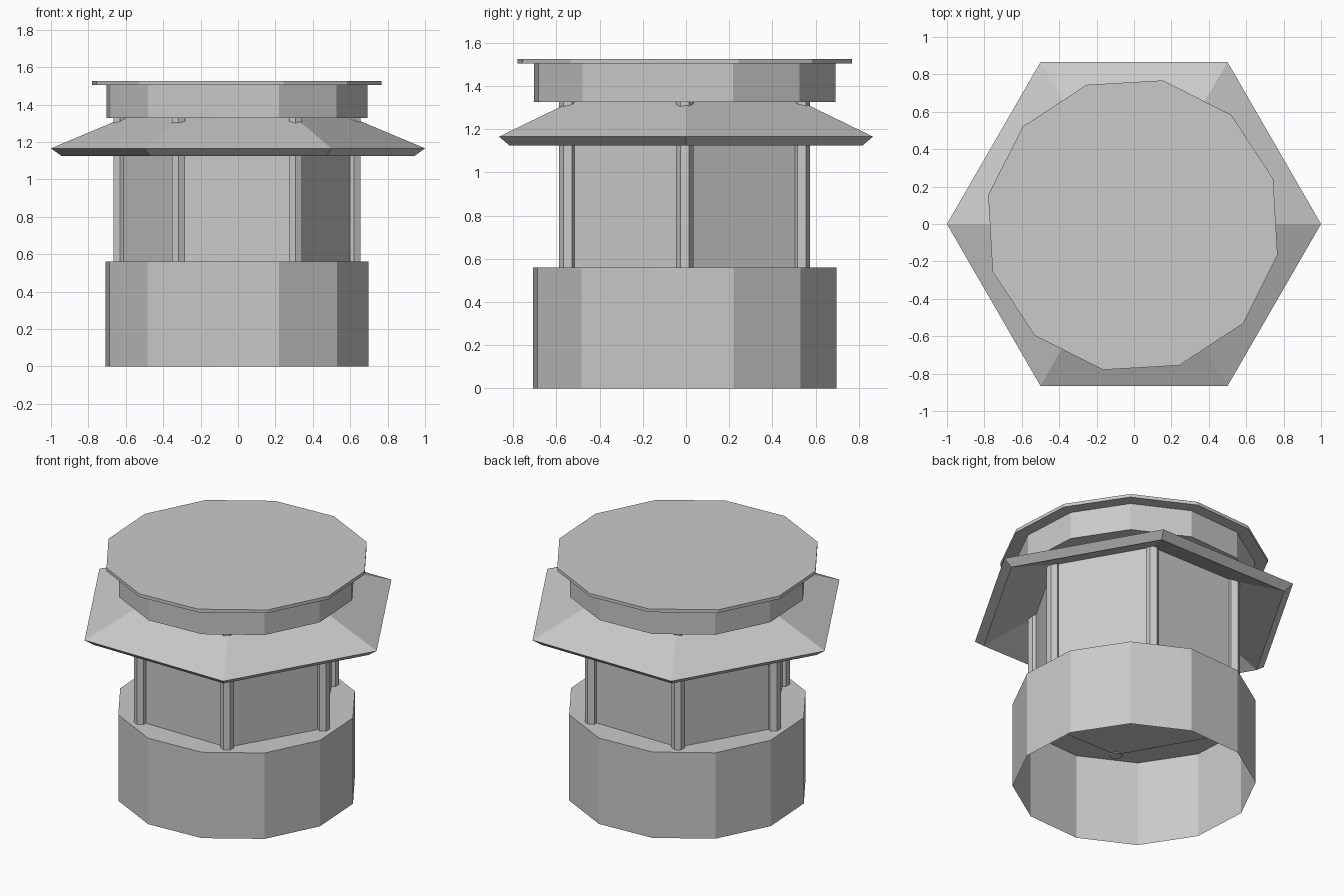
import bpy, bmesh, math

if "Cube" in bpy.data.objects:
    bpy.data.objects.remove(bpy.data.objects["Cube"])

grey = bpy.data.materials.new("plain grey")
grey.diffuse_color = (0.59, 0.59, 0.59, 1)
grey.use_nodes = True
grey.node_tree.nodes["Principled BSDF"].inputs["Base Color"].default_value = grey.diffuse_color

OFF = -0.006                    # the body sits a hair off the roof's centre
TURN = math.radians(18.3)       # twist of the twelve-sided parts


def lathe(name, sides, profile, turn=0.0, centre=(0, 0), bottom=False, top=False, closed=False):
    """Flat-sided ring of (radius, z) profile points, with optional caps."""
    bm = bmesh.new()
    rings = []
    for r, z in profile:
        rings.append([bm.verts.new((centre[0] + r * math.cos(turn + i * math.tau / sides),
                                    centre[1] + r * math.sin(turn + i * math.tau / sides), z))
                      for i in range(sides)])
    pairs = list(zip(rings, rings[1:]))
    if closed:
        pairs.append((rings[-1], rings[0]))
    for a, b in pairs:
        for i in range(sides):
            j = (i + 1) % sides
            bm.faces.new((a[i], a[j], b[j], b[i]))
    if bottom:
        bm.faces.new(rings[0][::-1])
    if top:
        bm.faces.new(rings[-1])
    me = bpy.data.meshes.new(name)
    bm.to_mesh(me)
    bm.free()
    me.materials.append(grey)
    ob = bpy.data.objects.new(name, me)
    bpy.context.collection.objects.link(ob)
    return ob


C = (OFF, OFF)

# Base drum, open underneath
lathe("base_drum", 12, [(0.718, 0), (0.718, 0.56)], TURN, C, top=True)

# Six-sided middle section
lathe("hex_body", 6, [(0.622, 0.555), (0.622, 1.31)], 0, C, bottom=True, top=True)

# Posts on the corners of the middle section
for k in range(6):
    a = k * math.tau / 6
    c = (OFF + 0.625 * math.cos(a), OFF + 0.625 * math.sin(a))
    lathe(f"corner_post_{k + 1}", 6, [(0.04, 0.55), (0.04, 1.335)], math.pi / 2, c,
          bottom=True, top=True)

# Sloping hexagonal skirt roof
lathe("skirt_roof", 6, [(0.6, 1.271), (0.945, 1.126), (1.0, 1.166), (0.6, 1.334)], closed=True)

# Upper drum and its thin lid
lathe("upper_drum", 12, [(0.713, 1.327), (0.713, 1.505)], TURN, C, bottom=True, top=True)
lathe("lid", 12, [(0.79, 1.504), (0.79, 1.525)], TURN, C, bottom=True, top=True)
